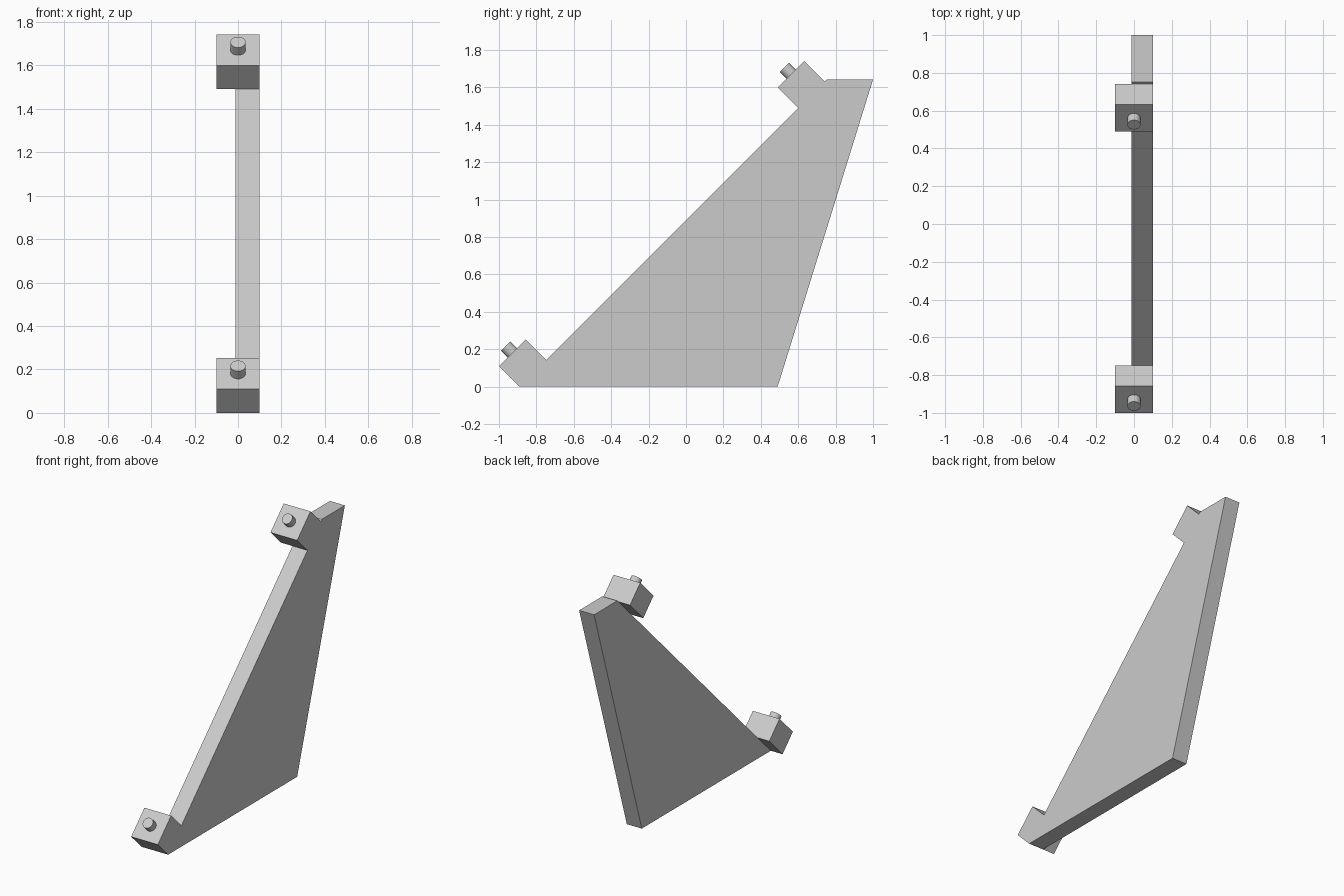
import bpy, bmesh, math
from mathutils import Vector

if "Cube" in bpy.data.objects:
    bpy.data.objects.remove(bpy.data.objects["Cube"], do_unlink=True)

grey = bpy.data.materials.new("light grey")
grey.use_nodes = True
grey.diffuse_color = (0.6, 0.6, 0.6, 1)
grey.node_tree.nodes["Principled BSDF"].inputs["Base Color"].default_value = grey.diffuse_color


def finish(name, bm):
    bmesh.ops.recalc_face_normals(bm, faces=bm.faces)
    mesh = bpy.data.meshes.new(name)
    bm.to_mesh(mesh)
    bm.free()
    mesh.materials.append(grey)
    obj = bpy.data.objects.new(name, mesh)
    bpy.context.collection.objects.link(obj)
    return obj


def extrude_profile(name, profile, x0, x1):
    """Extrude a (y, z) outline along x."""
    bm = bmesh.new()
    face = bm.faces.new([bm.verts.new((x0, y, z)) for y, z in profile])
    new = bmesh.ops.extrude_face_region(bm, geom=[face])["geom"]
    verts = [v for v in new if isinstance(v, bmesh.types.BMVert)]
    bmesh.ops.translate(bm, verts=verts, vec=(x1 - x0, 0, 0))
    return finish(name, bm)


# Flat bracket plate, flush with the left side of the blocks
extrude_profile("plate", [(-0.89, 0), (0.49, 0), (1.0, 1.642), (0.752, 1.642)], -0.012, 0.1)

# Mounting blocks on the sloping edge, each with a round peg
across = Vector((0, -1, 1)).normalized()
for prefix, y, z in (("lower", -0.89, 0.0), ("upper", 0.60, 1.49)):
    profile = [(y, z), (y + 0.142, z + 0.142), (y + 0.032, z + 0.252), (y - 0.11, z + 0.11)]
    extrude_profile(prefix + "_block", profile, -0.1, 0.1)

    bm = bmesh.new()
    bmesh.ops.create_cone(bm, cap_ends=True, segments=32, radius1=0.035, radius2=0.035, depth=0.06)
    peg = finish(prefix + "_peg", bm)
    peg.rotation_euler.x = math.radians(45)
    peg.location = Vector((0, y - 0.039, z + 0.181)) + across * 0.02
    bpy.ops.object.select_all(action="DESELECT")
    peg.select_set(True)
    bpy.context.view_layer.objects.active = peg
    bpy.ops.object.shade_smooth_by_angle()
